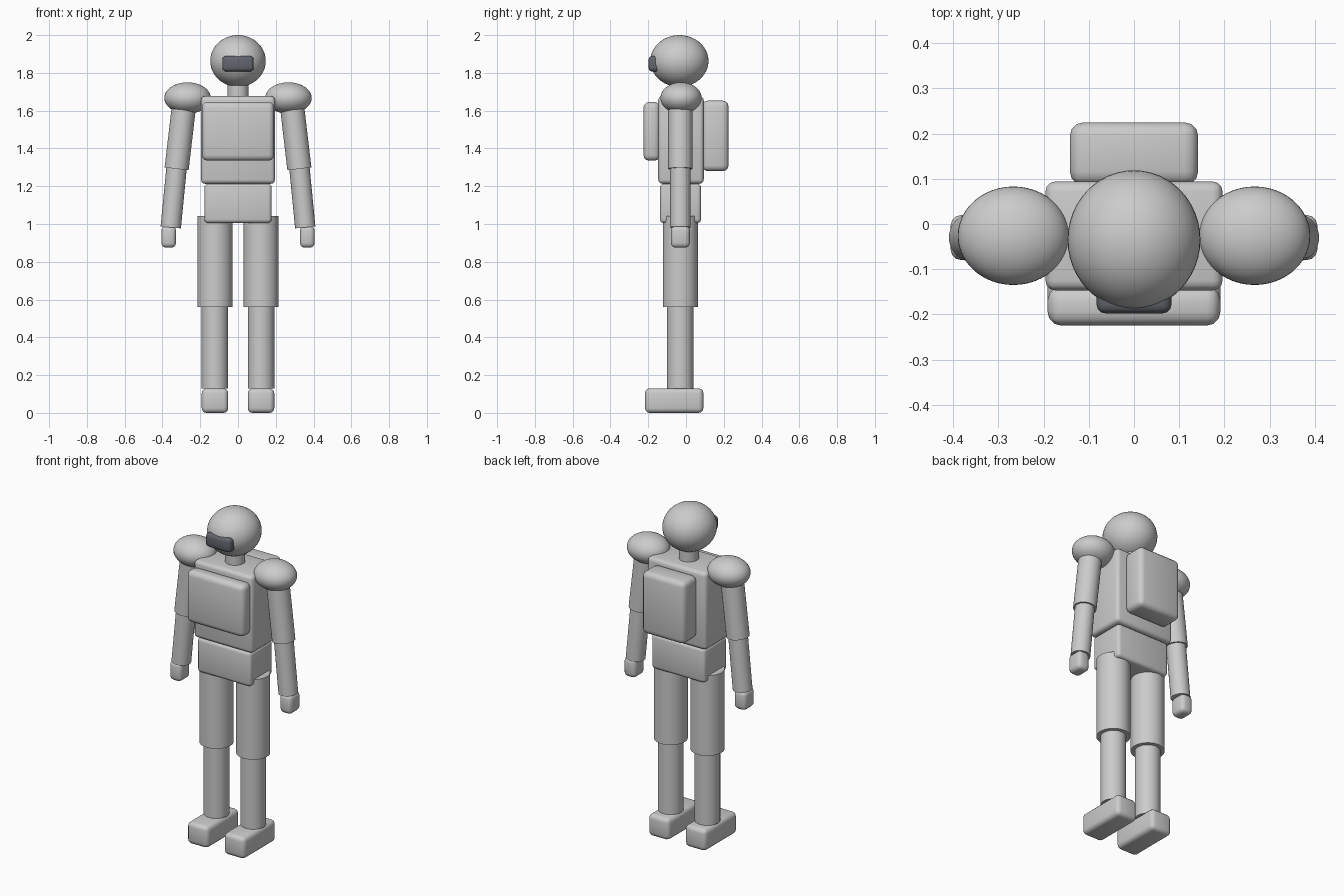
import bpy, math
from mathutils import Vector

if "Cube" in bpy.data.objects:
    bpy.data.objects.remove(bpy.data.objects["Cube"])


def finish(name):
    ob = bpy.context.object
    ob.name = name
    bpy.ops.object.transform_apply(location=False, rotation=False, scale=True)
    return ob


def box(name, lo, hi, bevel, segments=3):
    lo, hi = Vector(lo), Vector(hi)
    bpy.ops.mesh.primitive_cube_add(size=1, location=(lo + hi) / 2)
    bpy.context.object.scale = hi - lo
    ob = finish(name)
    mod = ob.modifiers.new("rounded edges", 'BEVEL')
    mod.width, mod.segments = bevel, segments
    bpy.ops.object.modifier_apply(modifier=mod.name)
    bpy.ops.object.shade_smooth_by_angle(angle=math.radians(30))
    return ob


def ball(name, centre, radii):
    bpy.ops.mesh.primitive_uv_sphere_add(segments=48, ring_count=24, radius=1, location=centre)
    bpy.context.object.scale = radii
    ob = finish(name)
    bpy.ops.object.shade_smooth()
    return ob


def tube(name, a, b, radius):
    a, b = Vector(a), Vector(b)
    bpy.ops.mesh.primitive_cylinder_add(vertices=40, radius=radius, depth=(b - a).length,
                                        location=(a + b) / 2)
    bpy.context.object.rotation_euler = (b - a).to_track_quat('Z', 'Y').to_euler()
    ob = finish(name)
    bpy.ops.object.shade_smooth_by_angle(angle=math.radians(30))
    return ob


# head, visor and neck
ball("helmet", (0, -0.035, 1.863), (0.147, 0.154, 0.137))
visor = box("visor", (-0.083, -0.198, 1.807), (0.083, -0.12, 1.89), 0.02)
dark = bpy.data.materials.new("dark visor")
dark.diffuse_color = (0.12, 0.13, 0.15, 1)
dark.use_nodes = True
dark.node_tree.nodes["Principled BSDF"].inputs["Base Color"].default_value = dark.diffuse_color
visor.data.materials.append(dark)
tube("neck", (0, -0.027, 1.64), (0, -0.027, 1.78), 0.055)

# body
box("torso", (-0.196, -0.147, 1.213), (0.196, 0.094, 1.677), 0.022)
box("chest_plate", (-0.191, -0.225, 1.335), (0.191, -0.138, 1.646), 0.03)
box("backpack", (-0.142, 0.086, 1.28), (0.142, 0.225, 1.653), 0.03)
box("pelvis", (-0.178, -0.138, 1.005), (0.178, 0.08, 1.213), 0.02)

# limbs, one set per side
for side, s in (("left", 1), ("right", -1)):
    ball(f"{side}_shoulder", (s * 0.267, -0.026, 1.667), (0.123, 0.109, 0.083))
    tube(f"{side}_upper_arm", (s * 0.283, -0.03, 1.65), (s * 0.325, -0.03, 1.292), 0.064)
    tube(f"{side}_forearm", (s * 0.324, -0.03, 1.31), (s * 0.356, -0.03, 0.982), 0.054)
    box(f"{side}_hand", (s * 0.367 - 0.039, -0.08, 0.875), (s * 0.367 + 0.039, 0.02, 0.99), 0.024)
    tube(f"{side}_thigh", (s * 0.122, -0.03, 0.56), (s * 0.122, -0.03, 1.042), 0.093)
    tube(f"{side}_shin", (s * 0.122, -0.03, 0.13), (s * 0.122, -0.03, 0.58), 0.07)
    box(f"{side}_foot", (s * 0.122 - 0.07, -0.217, 0.0), (s * 0.122 + 0.07, 0.092, 0.13), 0.025)
